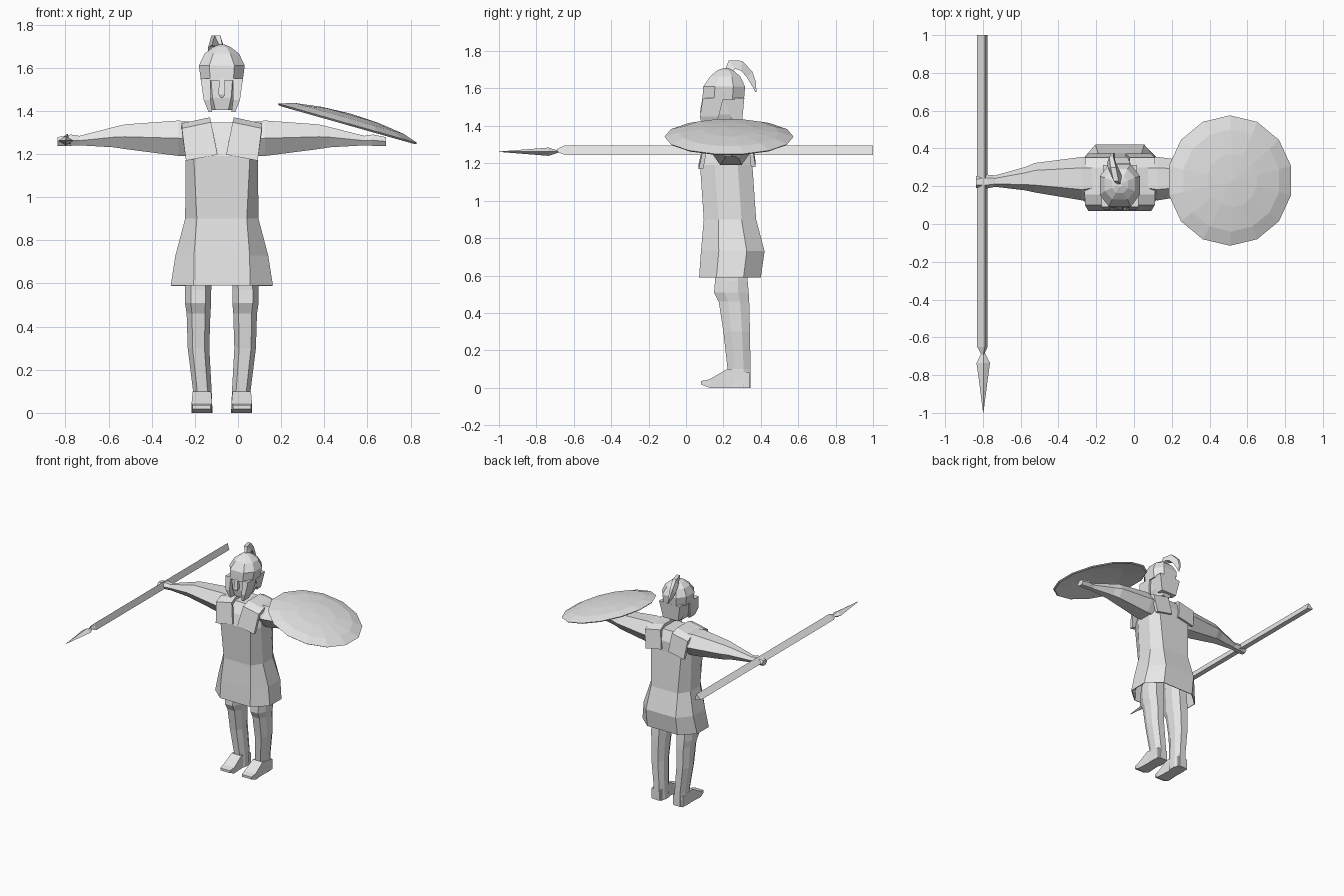
import bpy, bmesh, math
from mathutils import Vector, Matrix

if "Cube" in bpy.data.objects:
    bpy.data.objects.remove(bpy.data.objects["Cube"])

grey = bpy.data.materials.new("plain grey")
grey.use_nodes = True
grey.diffuse_color = (0.8, 0.8, 0.8, 1)
grey.node_tree.nodes["Principled BSDF"].inputs["Base Color"].default_value = (0.8, 0.8, 0.8, 1)

CX = -0.075  # body centre line


def loft(name, rings, caps=(True, True), origin=(CX, 0, 0), side=1, solid=0):
    """Skin a list of equal-length rings; side=-1 mirrors in x."""
    bm = bmesh.new()
    vs = [[bm.verts.new((p[0] * side, p[1], p[2])) for p in r] for r in rings]
    n = len(rings[0])
    for a, b in zip(vs, vs[1:]):
        for i in range(n):
            j = (i + 1) % n
            bm.faces.new((a[i], a[j], b[j], b[i]))
    if caps[0]:
        bm.faces.new(vs[0])
    if caps[1]:
        bm.faces.new(vs[-1])
    bmesh.ops.recalc_face_normals(bm, faces=bm.faces)
    me = bpy.data.meshes.new(name)
    bm.to_mesh(me)
    bm.free()
    me.materials.append(grey)
    ob = bpy.data.objects.new(name, me)
    ob.location = origin
    bpy.context.collection.objects.link(ob)
    if solid:
        mod = ob.modifiers.new("thickness", "SOLIDIFY")
        mod.thickness = solid
    return ob


def octagon(z, hx, y0, y1, k=0.6, m=0.28, cx=0):
    """Chamfered rectangle at height z: k = flat share in x, m = chamfer share in y."""
    d = (y1 - y0) * m
    pts = [(hx * k, y0), (hx, y0 + d), (hx, y1 - d), (hx * k, y1),
           (-hx * k, y1), (-hx, y1 - d), (-hx, y0 + d), (-hx * k, y0)]
    return [(cx + x, y, z) for x, y in pts]


def hexagon_x(x, y, z, hy, hz):
    """Hexagon across the x axis."""
    return [(x, y + hy * math.cos(a), z + hz * math.sin(a) / 0.866)
            for a in (math.pi / 3 * i for i in range(6))]


def quad(x0, x1, y0, y1, z):
    return [(x0, y0, z), (x1, y0, z), (x1, y1, z), (x0, y1, z)]


# Tunic, open at the hem
loft("tunic", [octagon(0.59, 0.237, 0.07, 0.40, 0.55),
               octagon(0.73, 0.215, 0.08, 0.42, 0.6),
               octagon(0.90, 0.170, 0.095, 0.375, 0.68),
               octagon(1.19, 0.167, 0.075, 0.355, 0.78),
               octagon(1.27, 0.160, 0.10, 0.355, 0.75),
               octagon(1.345, 0.125, 0.15, 0.32, 0.6)],
     caps=(False, True), solid=0.006)

for side, label in ((1, "left"), (-1, "right")):
    # Shoulder strap: section bent over the shoulder from chest to back
    path = [(0.068, 1.185, 0.02, 0.166), (0.10, 1.335, 0.05, 0.185),
            (0.155, 1.358, 0.055, 0.186), (0.30, 1.358, 0.055, 0.186),
            (0.352, 1.335, 0.05, 0.185), (0.372, 1.195, 0.03, 0.166)]
    rings = []
    for y, z, a, b in path:
        inward = (Vector((0.225, 1.2)) - Vector((y, z))).normalized() * 0.025
        zi, zo = z + 0.012, z - 0.016
        rings.append([(a, y, zi), (b, y, zo),
                      (b, y + inward.x, zo + inward.y), (a, y + inward.x, zi + inward.y)])
    loft(label + "_shoulder_strap", rings, side=side)

    # Arm with sleeve, forearm and hand
    arm = [(0.13, 0.245, 1.27, 0.105, 0.078), (0.20, 0.24, 1.273, 0.115, 0.082),
           (0.45, 0.245, 1.28, 0.078, 0.057), (0.50, 0.24, 1.278, 0.062, 0.047),
           (0.66, 0.227, 1.262, 0.03, 0.022), (0.70, 0.225, 1.264, 0.036, 0.026),
           (0.762, 0.222, 1.258, 0.032, 0.02)]
    loft(label + "_arm", [hexagon_x(*r) for r in arm], side=side)

    # Leg with knee guard bump
    leg = [(0.0, 0.047, 0.215, 0.345, 0.09), (0.10, 0.043, 0.222, 0.345, 0.09),
           (0.30, 0.05, 0.20, 0.342, 0.108), (0.46, 0.055, 0.175, 0.338, 0.108),
           (0.51, 0.061, 0.15, 0.335, 0.11), (0.57, 0.061, 0.155, 0.33, 0.11),
           (0.80, 0.058, 0.15, 0.32, 0.10)]
    loft(label + "_leg", [octagon(z, hx, y0, y1, 0.55, 0.3, cx) for z, hx, y0, y1, cx in leg],
         side=side)

    # Foot: wedge from the heel to the toe
    foot = [(0.34, 0.052, 0.135, 0.0, 0.08), (0.22, 0.05, 0.135, 0.0, 0.10),
            (0.125, 0.045, 0.14, 0.0, 0.045), (0.08, 0.052, 0.135, 0.018, 0.036)]
    loft(label + "_foot", [[(a, y, z0), (b, y, z0), (b, y, z1), (a, y, z1)]
                           for y, a, b, z0, z1 in foot], side=side)

    # Cheek guard
    loft(label + "_cheek_guard",
         [quad(0.045, 0.062, 0.085, 0.15, 1.395), quad(0.052, 0.084, 0.075, 0.175, 1.45),
          quad(0.052, 0.098, 0.09, 0.20, 1.55)], side=side)

# Head and neck guard
loft("head", [octagon(1.405, 0.05, 0.11, 0.27, 0.6),
              octagon(1.46, 0.072, 0.10, 0.295, 0.6),
              octagon(1.56, 0.085, 0.105, 0.30, 0.6)])
loft("neck_guard", [quad(-0.065, 0.065, 0.25, 0.30, 1.425),
                    quad(-0.09, 0.09, 0.20, 0.312, 1.55)])

# Helmet dome with a brow edge
loft("helmet", [octagon(1.54, 0.097, 0.088, 0.31, 0.55),
                octagon(1.61, 0.106, 0.092, 0.316, 0.55),
                octagon(1.665, 0.08, 0.13, 0.29, 0.5),
                octagon(1.695, 0.042, 0.165, 0.255, 0.5),
                octagon(1.708, 0.012, 0.195, 0.225, 0.5)])
loft("nose_guard", [quad(-0.006, 0.006, 0.08, 0.105, 1.46),
                    quad(-0.016, 0.016, 0.075, 0.11, 1.475),
                    quad(-0.012, 0.012, 0.088, 0.11, 1.55)])

# Plume sweeping backwards: outer and inner edge points in (y, z), x offset, half width
plume = [(0.205, 1.69, 0.25, 1.69, 0.0, 0.012), (0.228, 1.75, 0.262, 1.705, -0.02, 0.026),
         (0.30, 1.748, 0.295, 1.695, -0.035, 0.028), (0.355, 1.69, 0.325, 1.66, -0.045, 0.022),
         (0.375, 1.63, 0.35, 1.62, -0.04, 0.014), (0.376, 1.58, 0.37, 1.582, -0.03, 0.004)]
loft("plume", [[(x - w, yi, zi), (x + w, yi, zi), (x + w * 0.5, yo, zo), (x - w * 0.5, yo, zo)]
               for yo, zo, yi, zi, x, w in plume])

# Round shield: shallow 14-sided dome, tilted outward
tilt = Matrix.Rotation(math.radians(15.8), 4, 'Y')
profile = [(0.03, 0.030), (0.18, 0.022), (0.335, -0.008), (0.345, 0.0),
           (0.27, 0.024), (0.14, 0.041), (0.004, 0.047)]
loft("shield", [[tilt @ Vector((r * math.cos(a), r * math.sin(a), z))
                 for a in (2 * math.pi * (i + 0.5) / 14 for i in range(14))]
                for r, z in profile], origin=(0.508, 0.23, 1.342))

# Spear: three-sided shaft, pinched collar and pointed head
tri = ((0.01, 0.027), (0.025, -0.023), (-0.03, -0.008))
loft("spear_shaft", [[(x * s, y, z * s) for x, z in tri]
                     for y, s in ((1.0, 1), (-0.65, 1), (-0.69, 0.3))],
     origin=(-0.80, 0, 1.268))
blade = [(-0.685, 0.01, 0.006), (-0.735, 0.036, 0.022), (-0.85, 0.02, 0.013), (-1.0, 0.001, 0.001)]
loft("spear_head", [[(w, y, 0), (0, y, h), (-w, y, 0), (0, y, -h)] for y, w, h in blade],
     origin=(-0.798, 0, 1.262))
